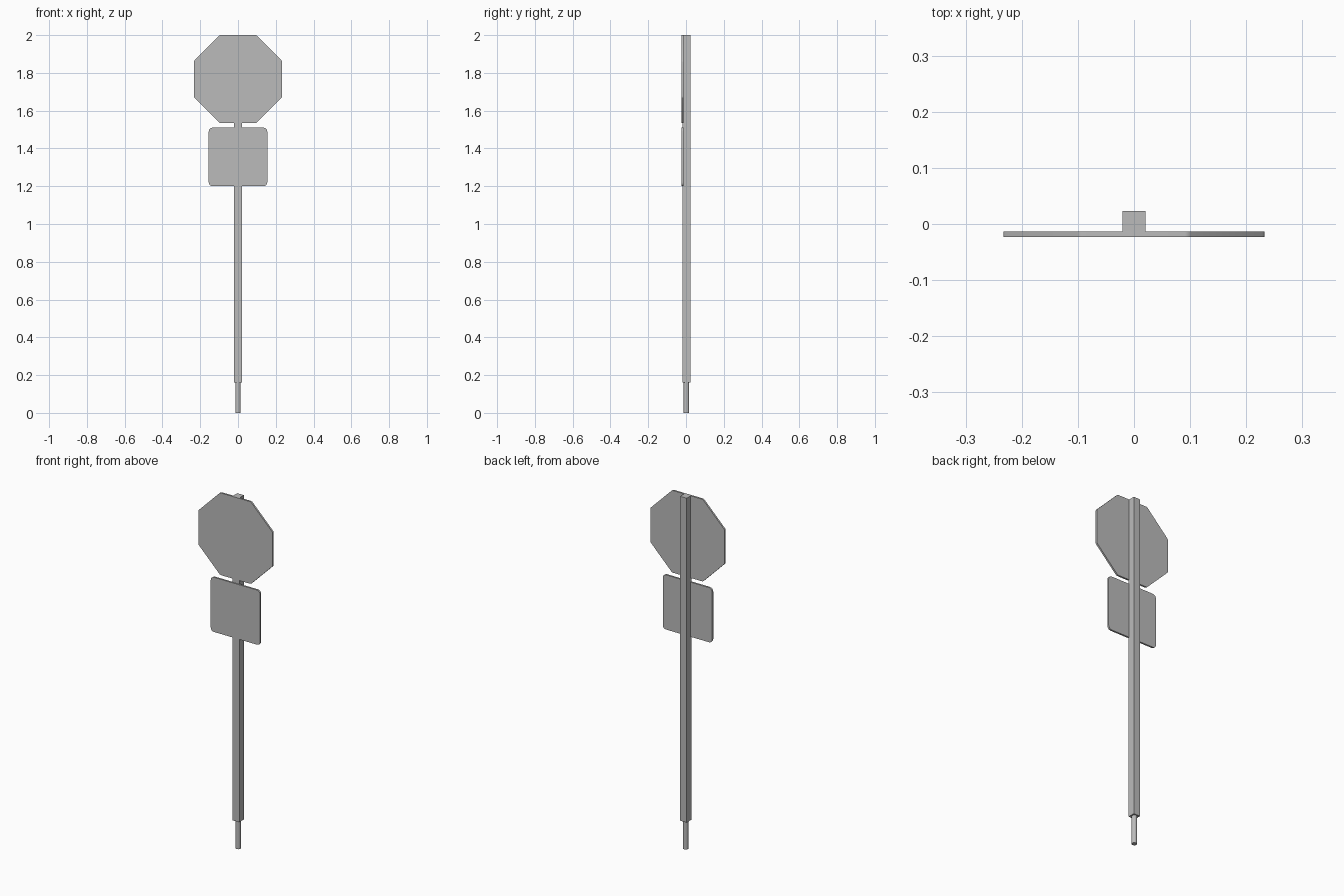
import bpy, bmesh, math

if "Cube" in bpy.data.objects:
    bpy.data.objects.remove(bpy.data.objects["Cube"])

metal = bpy.data.materials.new("grey metal")
metal.diffuse_color = (0.5, 0.5, 0.5, 1)
metal.use_nodes = True
metal.node_tree.nodes["Principled BSDF"].inputs["Base Color"].default_value = metal.diffuse_color


def finish(name, bm, smooth=False):
    bmesh.ops.recalc_face_normals(bm, faces=bm.faces)
    mesh = bpy.data.meshes.new(name)
    bm.to_mesh(mesh)
    bm.free()
    mesh.materials.append(metal)
    obj = bpy.data.objects.new(name, mesh)
    bpy.context.collection.objects.link(obj)
    if smooth:
        bpy.context.view_layer.objects.active = obj
        obj.select_set(True)
        bpy.ops.object.shade_smooth_by_angle(angle=math.radians(35))
        obj.select_set(False)
    return obj


def plate(name, sides, half, z, corner, y0=-0.023, y1=-0.013):
    """Regular polygon plate with rounded corners, facing -y."""
    radius = half / math.cos(math.pi / sides)
    angles = [(i + 0.5) * math.tau / sides for i in range(sides)]
    bm = bmesh.new()
    verts = [bm.verts.new((radius * math.cos(a), y0, z + radius * math.sin(a)))
             for a in angles]
    face = bm.faces.new(verts)
    bmesh.ops.bevel(bm, geom=verts, offset=corner, segments=4, profile=0.5,
                    affect='VERTICES')
    ext = bmesh.ops.extrude_face_region(bm, geom=bm.faces[:])
    for v in ext["geom"]:
        if isinstance(v, bmesh.types.BMVert):
            v.co.y = y1
    return finish(name, bm, True)


# Sign plates
plate("octagon_sign", 8, 0.233, 1.767, 0.006)
plate("lower_sign", 4, 0.155, 1.355, 0.02)

# Square post
bm = bmesh.new()
bmesh.ops.create_cube(bm, size=1)
for v in bm.verts:
    v.co = (v.co.x * 0.041, 0.0025 + v.co.y * 0.041, 1.08 + v.co.z * 1.84)
finish("post", bm)

# Thin ground rod below the post
bm = bmesh.new()
bmesh.ops.create_cone(bm, cap_ends=True, segments=12, radius1=0.0145,
                      radius2=0.0145, depth=0.18)
bmesh.ops.translate(bm, verts=bm.verts, vec=(0, 0.0025, 0.09))
finish("ground_rod", bm, True)
